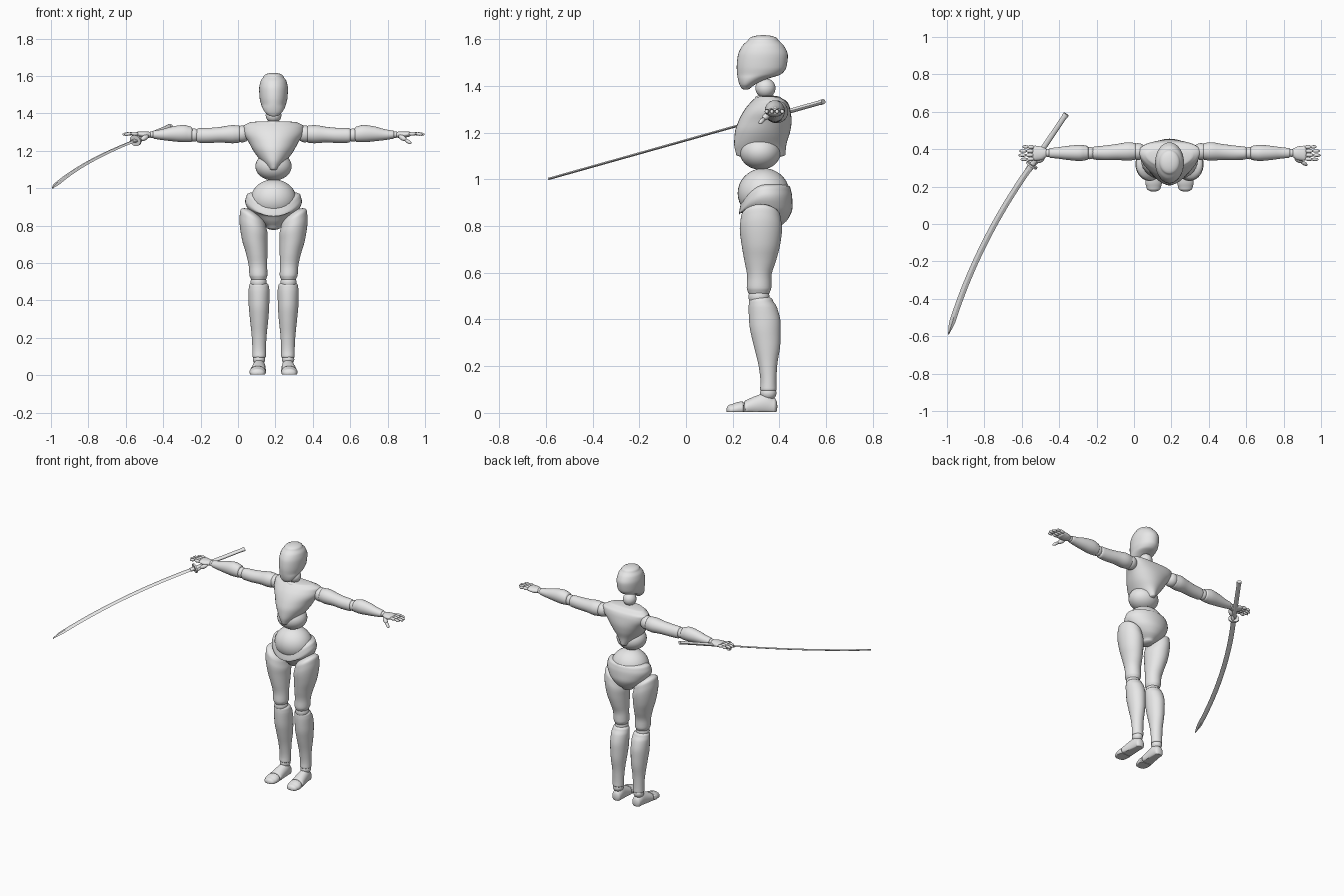
import bpy, bmesh, math
from mathutils import Vector

cube = bpy.data.objects.get("Cube")
if cube:
    bpy.data.objects.remove(cube, do_unlink=True)

CX = 0.19   # the figure stands off centre, the sword fills the other side

grey = bpy.data.materials.new("light_grey")
grey.use_nodes = True
grey.diffuse_color = (0.8, 0.8, 0.8, 1)
grey.node_tree.nodes["Principled BSDF"].inputs["Base Color"].default_value = (0.8, 0.8, 0.8, 1)


def finish(name, bm, angle=45):
    bmesh.ops.recalc_face_normals(bm, faces=bm.faces)
    mesh = bpy.data.meshes.new(name)
    bm.to_mesh(mesh)
    bm.free()
    mesh.materials.append(grey)
    mesh.shade_smooth()
    mesh.set_sharp_from_angle(angle=math.radians(angle))
    obj = bpy.data.objects.new(name, mesh)
    bpy.context.collection.objects.link(obj)
    return obj


def skin(bm, loops):
    """Bridge successive vertex loops and close both ends."""
    for a, b in zip(loops, loops[1:]):
        n = len(a)
        for i in range(n):
            j = (i + 1) % n
            bm.faces.new((a[i], a[j], b[j], b[i]))
    bm.faces.new(loops[0])
    bm.faces.new(loops[-1])


def smooth(t):
    t = max(0, min(1, t))
    return t * t * (3 - 2 * t)


def resample(rings, steps=4):
    """Smooth, monotone interpolation of the ring values."""
    n, k = len(rings), len(rings[0])
    slope = [[(b[c] - a[c]) / (b[0] - a[0]) for c in range(k)]
             for a, b in zip(rings, rings[1:])]
    tangent = [slope[0]]
    for p, q in zip(slope, slope[1:]):
        tangent.append([2 * u * v / (u + v) if u * v > 0 else 0 for u, v in zip(p, q)])
    tangent.append(slope[-1])
    out = []
    for i in range(n - 1):
        a, b, h = rings[i], rings[i + 1], rings[i + 1][0] - rings[i][0]
        for s in range(steps):
            t = s / steps
            w = smooth(t)
            row = [a[c] * (1 - w) + b[c] * w
                   + h * t * (1 - t) * ((1 - t) * tangent[i][c] - t * tangent[i + 1][c])
                   for c in range(k)]
            row[0] = a[0] + h * t
            out.append(row)
    return out + [list(rings[-1])]


def loft(name, axis, rings, caps, side=1, deform=None, sides=36):
    """Rings are (position, u centre, u radius, v low, v high); ends get domes."""
    rows = [(p, u, ru, (lo + hi) / 2, (hi - lo) / 2) for p, u, ru, lo, hi in resample(rings)]
    direction = 1 if rows[-1][0] > rows[0][0] else -1

    def dome(row, depth):
        p, u, ru, v, rv = row
        for i in range(1, 7):
            a = math.radians(14.5 * i)
            yield (p + depth * math.sin(a), u, ru * math.cos(a), v, rv * math.cos(a))

    rows = (list(dome(rows[0], -direction * caps[0]))[::-1] + rows
            + list(dome(rows[-1], direction * caps[1])))
    bm, loops = bmesh.new(), []
    for p, u, ru, v, rv in rows:
        loop = []
        for i in range(sides):
            a = math.tau * i / sides
            cu, cv = u + ru * math.cos(a), v + rv * math.sin(a)
            x, y, z = {"x": (p, cu, cv), "y": (cu, p, cv), "z": (cu, cv, p)}[axis]
            if deform:
                x, y, z = deform(x, y, z)
            loop.append(bm.verts.new((CX + side * x, y, z)))
        loops.append(loop)
    skin(bm, loops)
    return finish(name, bm)


def ball(name, centre, radii, side=1):
    bm = bmesh.new()
    bmesh.ops.create_uvsphere(bm, u_segments=32, v_segments=18, radius=1)
    for v in bm.verts:
        x, y, z = (c + r * k for c, r, k in zip(centre, radii, v.co))
        v.co = (CX + side * x, y, z)
    return finish(name, bm)


def segment(name, start, end, radius, side):
    """Rounded finger bone between two points."""
    a, b = Vector(start), Vector(end)
    bm = bmesh.new()
    bmesh.ops.create_uvsphere(bm, u_segments=12, v_segments=10, radius=1)
    turn = (b - a).to_track_quat("Z", "Y")
    length = (b - a).length / 2 + radius * 0.3
    for v in bm.verts:
        co = (a + b) / 2 + turn @ Vector((v.co.x * radius, v.co.y * radius, v.co.z * length))
        v.co = (CX + side * co.x, co.y, co.z)
    return finish(name, bm)


# Head and neck
loft("head", "z", [
    (1.39, 0, .028, .237, .275), (1.405, 0, .045, .229, .295), (1.43, 0, .06, .222, .35),
    (1.45, 0, .067, .219, .408), (1.48, 0, .074, .217, .43), (1.53, 0, .077, .222, .436),
    (1.57, 0, .07, .24, .42), (1.595, 0, .054, .266, .395)], (.006, .022))
ball("neck_ball", (0, .34, 1.39), (.042, .043, .042))
loft("neck_base", "z", [(1.32, 0, .05, .29, .395), (1.35, 0, .044, .295, .386)], (.01, .012))

# Torso, a wedge that narrows over the abdomen ball
loft("chest", "z", [
    (1.105, 0, .035, .215, .425), (1.15, 0, .072, .206, .43), (1.2, 0, .108, .209, .445),
    (1.25, 0, .135, .225, .452), (1.3, 0, .162, .252, .446), (1.33, 0, .163, .277, .435),
    (1.35, 0, .13, .298, .405)], (.015, .008),
    deform=lambda x, y, z: (x, y + 1.1 * x * x, z))
ball("abdomen_ball", (0, .318, 1.117), (.097, .088, .076))
ball("waist_ball", (0, .332, .94), (.122, .111, .107))


def dip_front(x, y, z):
    front = max(0, (.345 - y) / .115)
    return x, y, z - .075 * front * front * smooth((z - .84) / .1)


loft("hips", "z", [
    (.795, 0, .04, .30, .40), (.83, 0, .088, .265, .437), (.88, 0, .132, .236, .456),
    (.93, 0, .152, .227, .454), (.965, 0, .143, .234, .446)], (.018, .022), deform=dip_front)

for side, prefix in ((1, "left_"), (-1, "right_")):
    # Leg
    loft(prefix + "thigh", "z", [
        (.515, .08, .041, .266, .358), (.535, .081, .048, .26, .365), (.58, .083, .049, .262, .365),
        (.65, .09, .057, .25, .385), (.72, .1, .068, .238, .403), (.79, .107, .075, .23, .411),
        (.835, .11, .069, .235, .405)], (.012, .042), side,
        lambda x, y, z: (x, y, z + .55 * (x - .107) * smooth((z - .7) / .14)))
    ball(prefix + "knee_ball", (.08, .312, .497), (.043, .045, .042), side)
    loft(prefix + "shin", "z", [
        (.1, .077, .036, .317, .388), (.13, .077, .036, .319, .387), (.2, .077, .039, .311, .39),
        (.3, .077, .049, .287, .404), (.38, .078, .055, .271, .405), (.45, .078, .056, .268, .39),
        (.48, .078, .052, .27, .372)], (.012, .022), side)
    ball(prefix + "ankle_ball", (.078, .352, .085), (.033, .035, .032), side)
    flat = lambda x, y, z: (x, y, max(z, .003))
    loft(prefix + "foot", "y", [
        (.255, .083, .043, -.012, .054), (.3, .08, .038, -.012, .073),
        (.345, .077, .034, -.012, .086), (.375, .076, .03, -.01, .065)], (.008, .016), side, flat)
    loft(prefix + "toes", "y", [
        (.195, .085, .038, -.012, .037), (.22, .085, .044, -.012, .046),
        (.242, .084, .043, -.012, .05)], (.022, .006), side, flat)

    # Arm
    ball(prefix + "shoulder_ball", (.168, .387, 1.29), (.045, .045, .045), side)
    loft(prefix + "upper_arm", "x", [
        (.187, .388, .045, 1.243, 1.335), (.22, .388, .049, 1.24, 1.337),
        (.28, .385, .043, 1.244, 1.328), (.35, .38, .039, 1.242, 1.322),
        (.4, .379, .035, 1.243, 1.321)], (.018, .02), side)
    ball(prefix + "elbow_ball", (.426, .379, 1.284), (.033, .033, .035), side)
    loft(prefix + "forearm", "x", [
        (.443, .38, .038, 1.247, 1.329), (.48, .38, .043, 1.246, 1.338),
        (.54, .38, .038, 1.251, 1.33), (.6, .38, .03, 1.258, 1.314),
        (.638, .38, .026, 1.264, 1.308)], (.014, .01), side)
    ball(prefix + "wrist_ball", (.65, .38, 1.286), (.02, .021, .018), side)
    loft(prefix + "palm", "x", [
        (.662, .38, .024, 1.27, 1.301), (.685, .378, .036, 1.267, 1.304),
        (.72, .379, .04, 1.274, 1.304)], (.008, .014), side)
    for i, reach in enumerate((.066, .078, .073, .056)):
        y = .348 + .021 * i
        root, tip = Vector((.725, y, 1.29)), Vector((.728 + reach, y * 1.08 - .031, 1.287))
        mid = root.lerp(tip, .52) + Vector((0, 0, .004))
        segment(f"{prefix}finger_{i}_base", root, mid, .0105, side)
        segment(f"{prefix}finger_{i}_tip", mid, tip, .009, side)
    segment(prefix + "thumb_base", (.672, .355, 1.28), (.706, .332, 1.259), .014, side)
    segment(prefix + "thumb_tip", (.704, .334, 1.26), (.734, .315, 1.24), .01, side)


# Sword, lying in one tilted plane
TILT = .281
NORMAL = Vector((0, -TILT, 1)).normalized()


def on_plane(x, y):
    return Vector((x, y, 1.167 + TILT * y))


def sweep(name, points, widths, thickness, sides):
    bm, loops = bmesh.new(), []
    for i, (p, w) in enumerate(zip(points, widths)):
        along = points[min(i + 1, len(points) - 1)] - points[max(i - 1, 0)]
        across = along.normalized().cross(NORMAL)
        loops.append([bm.verts.new(p + across * w * math.cos(math.tau * k / sides)
                                   + NORMAL * thickness * math.sin(math.tau * k / sides))
                      for k in range(sides)])
    skin(bm, loops)
    return finish(name, bm, 30)


guard, bend, tip = on_plane(-.55, .31), on_plane(-.85, -.11), on_plane(-.992, -.59)
pommel = on_plane(-.362, .588)
steps = [i / 40 for i in range(41)]
path = [guard * (1 - t) ** 2 + bend * 2 * t * (1 - t) + tip * t * t for t in steps]
sweep("sword_blade", path, [.016 * min(1, (1.01 - t) * 14) for t in steps], .005, 4)
sweep("sword_handle", [guard, pommel], [.015, .014], .01, 16)
sweep("sword_pommel", [pommel.lerp(guard, .05), pommel], [.016, .016], .011, 16)
sweep("sword_guard", [guard, guard.lerp(pommel, .03)], [.034, .034], .03, 24)
sweep("sword_collar", [path[0], path[1]], [.018, .017], .008, 12)
